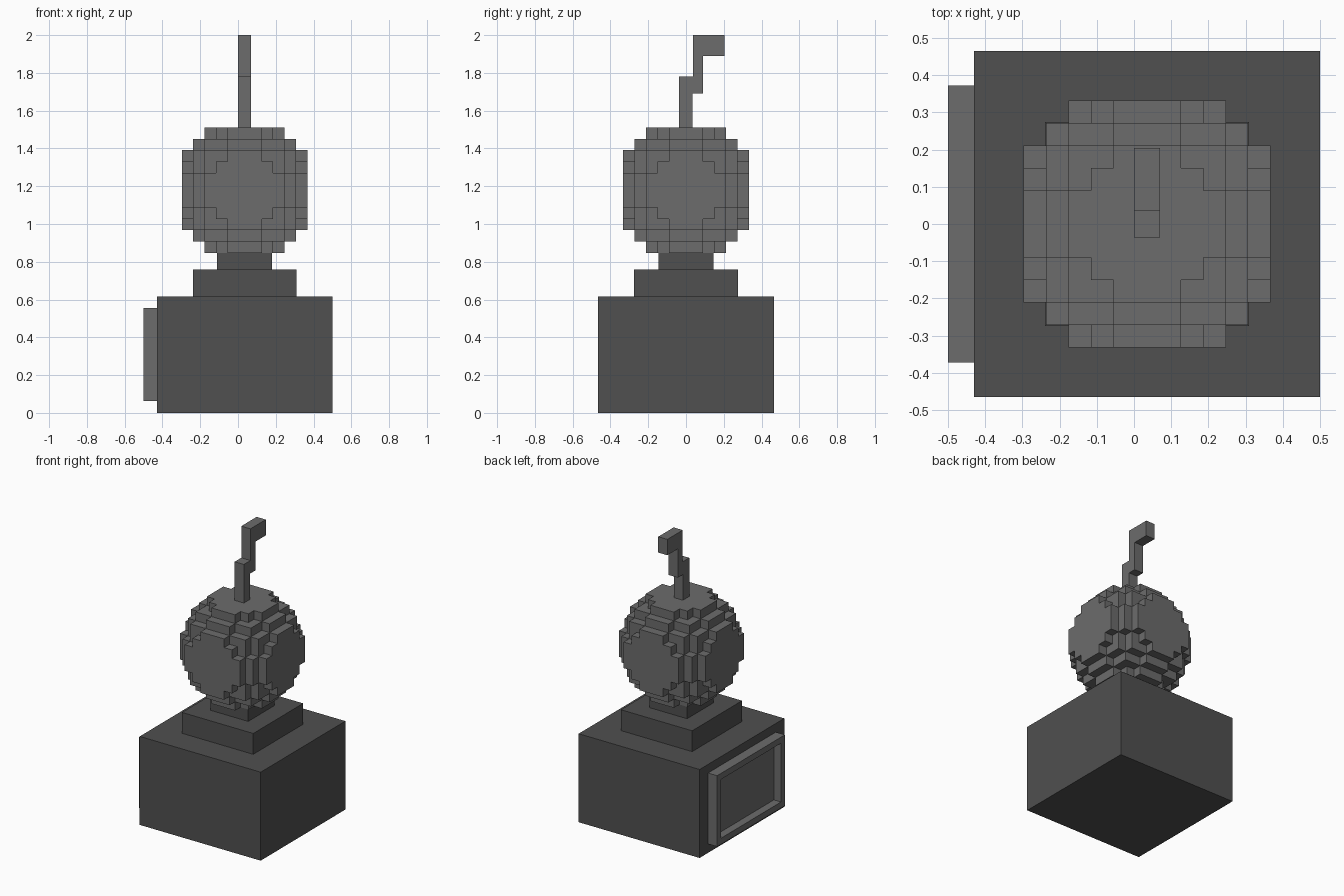
import bpy, bmesh, math
from mathutils import Vector, Matrix

if "Cube" in bpy.data.objects:
    bpy.data.objects.remove(bpy.data.objects["Cube"])


def material(name, v):
    m = bpy.data.materials.new(name)
    m.diffuse_color = (v, v, v, 1)
    m.use_nodes = True
    m.node_tree.nodes["Principled BSDF"].inputs["Base Color"].default_value = m.diffuse_color
    return m


DARK = material("dark_grey", 0.08)
MID = material("mid_grey", 0.15)


def finish(name, bm, mat):
    bmesh.ops.recalc_face_normals(bm, faces=bm.faces)
    me = bpy.data.meshes.new(name)
    bm.to_mesh(me)
    bm.free()
    me.materials.append(mat)
    ob = bpy.data.objects.new(name, me)
    bpy.context.collection.objects.link(ob)
    return ob


def box(name, lo, hi, mat):
    lo, hi = Vector(lo), Vector(hi)
    bm = bmesh.new()
    bmesh.ops.create_cube(bm, size=1, matrix=Matrix.Translation((lo + hi) / 2)
                          @ Matrix.Diagonal((*(hi - lo), 1)))
    return finish(name, bm, mat)


# Stepped pedestal
CX = 0.035
for name, r, z0, z1 in (("pedestal_block", 0.465, 0, 0.615),
                        ("pedestal_step", 0.274, 0.615, 0.76),
                        ("pedestal_neck", 0.145, 0.76, 0.846)):
    box(name, (CX - r, -r, z0), (CX + r, r, z1), DARK)

# Blocky ball: outer faces of all grid cells inside a sphere
CELL, CZ, N = 0.0605, 1.179, 5
solid = {(i, j, k) for i in range(-N, N + 1) for j in range(-N, N + 1)
         for k in range(-N, N + 1) if i * i + j * j + k * k <= 35}
bm = bmesh.new()
for c in solid:
    for axis in range(3):
        for s in (-1, 1):
            n = list(c)
            n[axis] += s
            if tuple(n) in solid:
                continue
            corners = []
            for a, b in ((-.5, -.5), (.5, -.5), (.5, .5), (-.5, .5)):
                p = Vector(c)
                p[axis] += s * 0.5
                p[(axis + 1) % 3] += a * s
                p[(axis + 2) % 3] += b
                corners.append(bm.verts.new(p * CELL + Vector((CX, 0, CZ))))
            bm.faces.new(corners)
bmesh.ops.remove_doubles(bm, verts=bm.verts, dist=0.001)
bmesh.ops.dissolve_limit(bm, angle_limit=math.radians(1),
                         verts=bm.verts, edges=bm.edges)
finish("blocky_ball", bm, MID)

# Bent stem: side profile (y, z) extruded along x
profile = [(-0.036, 1.51), (0.034, 1.51), (0.034, 1.69), (0.09, 1.69),
           (0.09, 1.89), (0.205, 1.89), (0.205, 2.0), (0.036, 2.0),
           (0.036, 1.78), (-0.036, 1.78)]
bm = bmesh.new()
face = bm.faces.new([bm.verts.new((0, y, z)) for y, z in profile])
ext = bmesh.ops.extrude_face_region(bm, geom=[face])["geom"]
bmesh.ops.translate(bm, vec=(0.07, 0, 0),
                    verts=[v for v in ext if isinstance(v, bmesh.types.BMVert)])
finish("stem", bm, MID)

# Plaque on the left side: slab with an inset, recessed panel
plaque = box("plaque", (-0.5, -0.372, 0.062), (-0.43, 0.372, 0.555), MID)
bm = bmesh.new()
bm.from_mesh(plaque.data)
bm.normal_update()
front = min(bm.faces, key=lambda f: f.calc_center_median().x)
bmesh.ops.inset_region(bm, faces=[front], thickness=0.06)
ext = bmesh.ops.extrude_face_region(bm, geom=[front])["geom"]
bmesh.ops.translate(bm, vec=(0.055, 0, 0),
                    verts=[v for v in ext if isinstance(v, bmesh.types.BMVert)])
if front.is_valid:
    bmesh.ops.delete(bm, geom=[front], context='FACES_ONLY')
bmesh.ops.recalc_face_normals(bm, faces=bm.faces)
bm.to_mesh(plaque.data)
bm.free()
